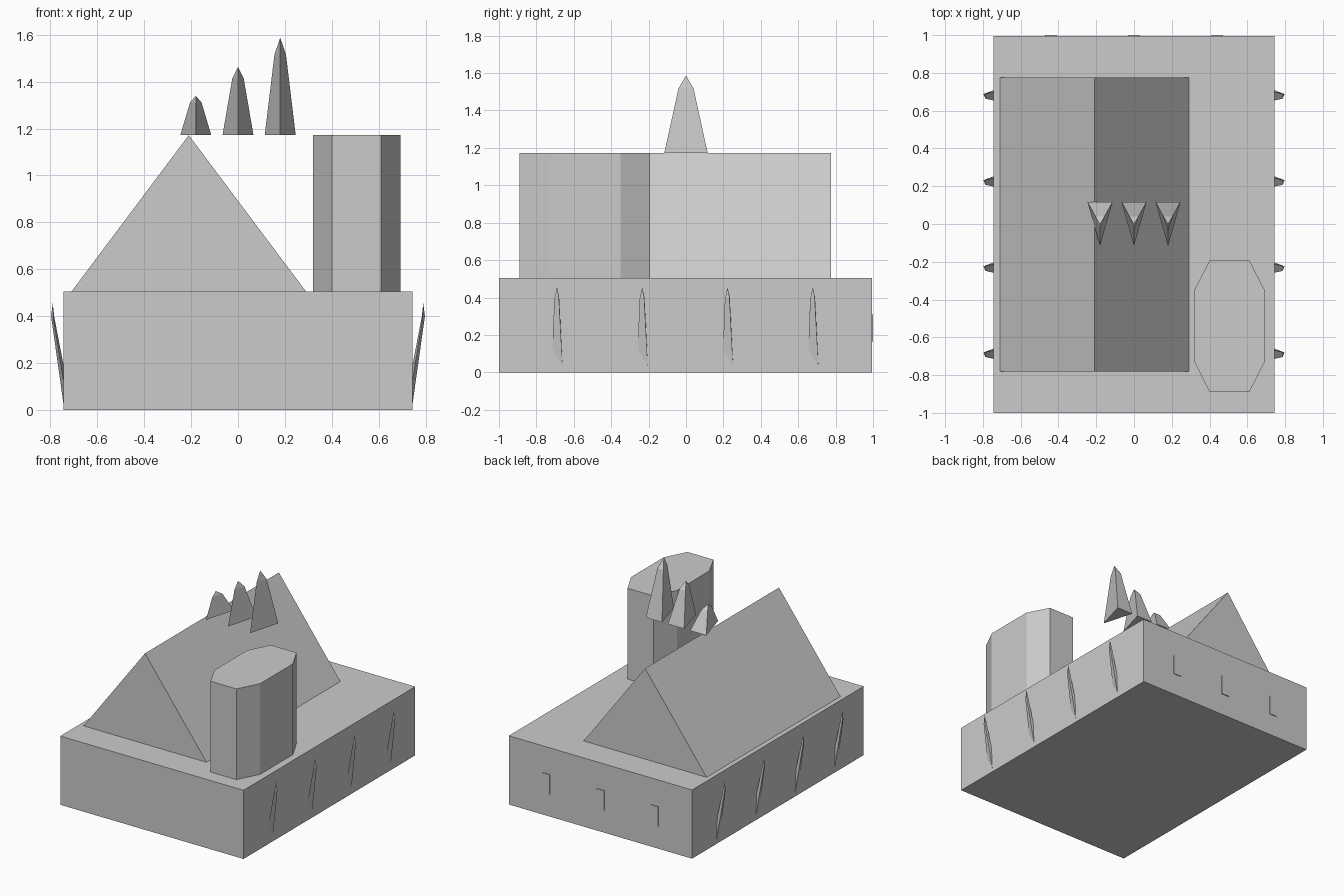
import bpy

if "Cube" in bpy.data.objects:
    bpy.data.objects.remove(bpy.data.objects["Cube"])

SIDE = 0.745          # half width of the base
BACK = 0.994          # rear wall of the base
DECK = 0.505          # top of the base
RIDGE = 1.172         # top of roof and tower


def make(name, verts, faces):
    mesh = bpy.data.meshes.new(name)
    mesh.from_pydata(verts, [], faces)
    obj = bpy.data.objects.new(name, mesh)
    bpy.context.collection.objects.link(obj)
    # consistent outward normals
    import bmesh
    bm = bmesh.new()
    bm.from_mesh(mesh)
    bmesh.ops.recalc_face_normals(bm, faces=bm.faces)
    bm.to_mesh(mesh)
    bm.free()
    return obj


def loft(name, lower, upper):
    """Closed solid between two matching rings."""
    n = len(lower)
    sides = [(i, (i + 1) % n, n + (i + 1) % n, n + i) for i in range(n)]
    return make(name, lower + upper,
                sides + [tuple(range(n)), tuple(range(n, 2 * n))])


def box(name, x0, x1, y0, y1, z0, z1):
    ring = [(x0, y0), (x1, y0), (x1, y1), (x0, y1)]
    return loft(name, [(x, y, z0) for x, y in ring], [(x, y, z1) for x, y in ring])


def spike(name, base, shoulder, tip):
    """Three-sided spike with a blunt shoulder below its tip."""
    faces = [(0, 1, 2)]
    for i in range(3):
        j = (i + 1) % 3
        faces += [(i, j, 3 + j, 3 + i), (3 + i, 3 + j, 6)]
    return make(name, base + shoulder + [tip], faces)


# Base block
box("base", -SIDE, SIDE, -1.0, BACK, 0.0, DECK)

# Gabled roof
gable = [(-0.71, DECK), (0.29, DECK), (-0.21, RIDGE)]
loft("roof", [(x, -0.78, z) for x, z in gable], [(x, 0.775, z) for x, z in gable])

# Eight-sided tower
plan = [(0.40, -0.89), (0.61, -0.89), (0.692, -0.73), (0.692, -0.35),
        (0.61, -0.192), (0.40, -0.192), (0.32, -0.35), (0.32, -0.73)]
loft("tower", [(x, y, DECK) for x, y in plan], [(x, y, RIDGE) for x, y in plan])

# Three floating spires of growing height
tri = [(-0.066, 0.116), (0.066, 0.116), (0.0, -0.116)]
for i, top in enumerate((1.34, 1.463, 1.587)):
    cx = 0.18 * (i - 1)
    zs = RIDGE + (top - RIDGE) * 0.83
    spike(f"spire_{i + 1}",
          [(cx + x, y, RIDGE) for x, y in tri],
          [(cx + x * 0.37, y * 0.35, zs) for x, y in tri],
          (cx, 0.0, top))

# Leaning fins half sunk into both side walls
fin_base = [(0.727, -0.028, 0.02), (0.742, 0.031, 0.01), (0.711, 0.03, 0.02)]
fin_shoulder = [(0.787, -0.014, 0.39), (0.797, 0.010, 0.40), (0.784, 0.012, 0.40)]
for side, label in ((1, "right"), (-1, "left")):
    for i in range(4):
        cy = -0.69 + 0.456 * i
        spike(f"side_fin_{label}_{i + 1}",
              [(side * x, cy + y, z) for x, y, z in fin_base],
              [(side * x, cy + y, z) for x, y, z in fin_shoulder],
              (side * 0.79, cy, 0.455))

# Shallow windows on the rear wall
for i in range(3):
    cx = 0.44 * (i - 1)
    box(f"back_window_{i + 1}", cx - 0.032, cx + 0.032, BACK - 0.02, 1.0, 0.165, 0.31)
